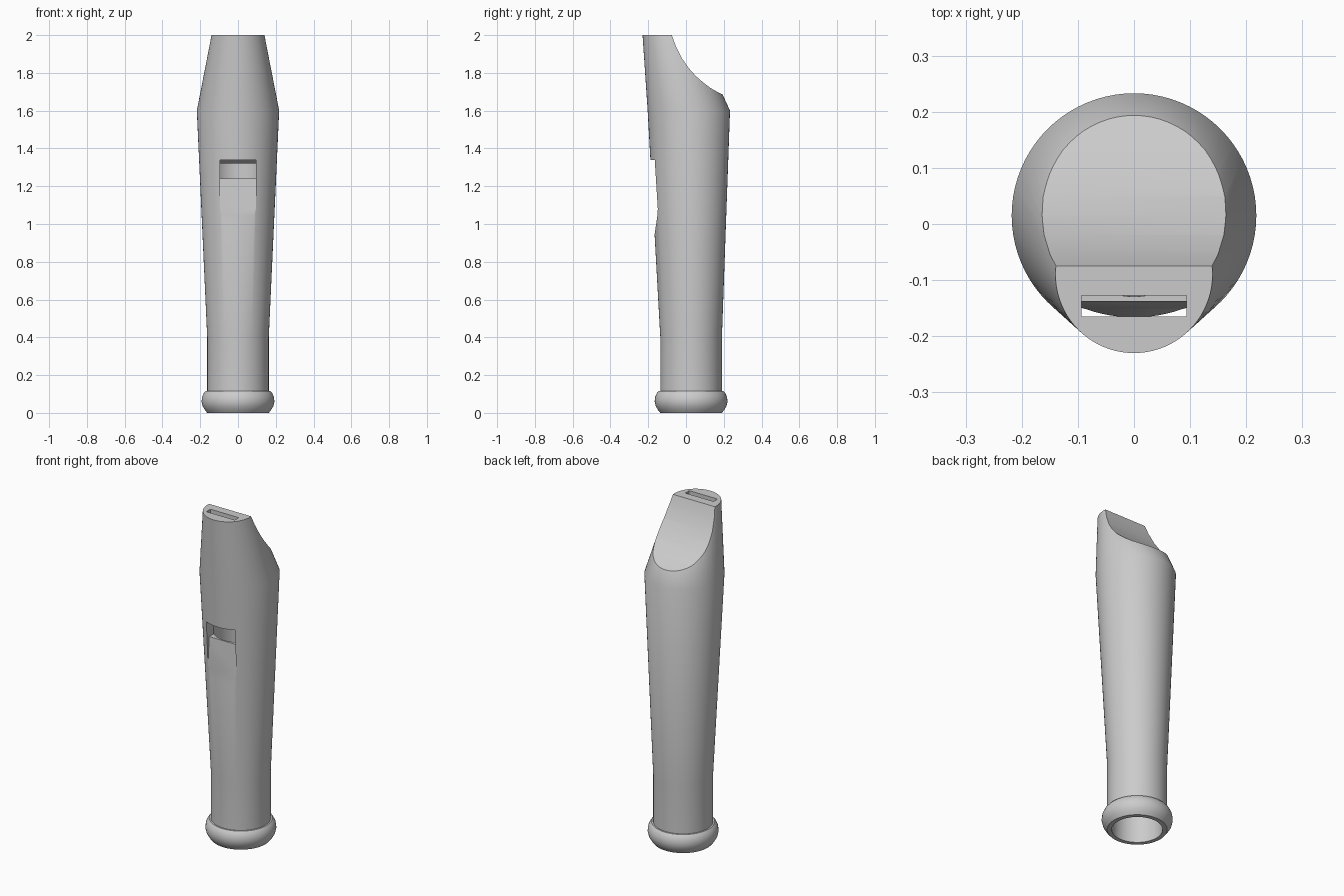
import bpy, bmesh, math

cube = bpy.data.objects.get("Cube")
if cube:
    bpy.data.objects.remove(cube, do_unlink=True)

grey = bpy.data.materials.new("plain grey")
grey.use_nodes = True
colour = (0.6, 0.6, 0.6, 1)
grey.diffuse_color = colour
grey.node_tree.nodes["Principled BSDF"].inputs["Base Color"].default_value = colour


def finish(name, bm):
    bmesh.ops.recalc_face_normals(bm, faces=bm.faces[:])
    mesh = bpy.data.meshes.new(name)
    bm.to_mesh(mesh)
    bm.free()
    mesh.materials.append(grey)
    obj = bpy.data.objects.new(name, mesh)
    bpy.context.collection.objects.link(obj)
    return obj


def loft(name, rings, sides=80):
    """Skin circles given as (height, radius, centre y), capping both ends."""
    bm = bmesh.new()
    loops = []
    for z, r, cy in rings:
        angles = [2 * math.pi * i / sides for i in range(sides)]
        loops.append([bm.verts.new((r * math.sin(a), cy - r * math.cos(a), z)) for a in angles])
    for low, high in zip(loops, loops[1:]):
        for i in range(sides):
            j = (i + 1) % sides
            bm.faces.new((low[i], low[j], high[j], high[i]))
    bm.faces.new(loops[0])
    bm.faces.new(loops[-1])
    return finish(name, bm)


def side_cutter(name, outline, half_width):
    """Extrude a (y, z) outline across x."""
    bm = bmesh.new()
    face = bm.faces.new([bm.verts.new((-half_width, y, z)) for y, z in outline])
    out = bmesh.ops.extrude_face_region(bm, geom=[face])
    moved = [v for v in out["geom"] if isinstance(v, bmesh.types.BMVert)]
    bmesh.ops.translate(bm, verts=moved, vec=(2 * half_width, 0, 0))
    obj = finish(name, bm)
    obj.hide_render = True
    return obj


# Body: bore from its closed end down to the foot, rounded rim, then the outer wall up
axis = 0.027
body = loft("whistle_body", [
    (1.32, 0.148, 0.017), (0.4, 0.138, axis), (0, 0.138, axis),
    (0, 0.163, axis), (0.015, 0.175, axis), (0.035, 0.187, axis),
    (0.06, 0.193, axis), (0.085, 0.19, axis), (0.105, 0.181, axis),
    (0.115, 0.172, axis), (0.115, 0.163, axis),
    (0.4, 0.163, axis), (1.6, 0.218, 0.015), (2, 0.14, -0.09),
])

# Beak: concave scoop behind the mouthpiece
beak = side_cutter("beak_cutter", [
    (-0.085, 2.05), (-0.075, 2), (-0.055, 1.945), (-0.02, 1.875), (0.015, 1.825),
    (0.05, 1.785), (0.09, 1.75), (0.13, 1.72), (0.165, 1.7), (0.2, 1.683),
    (0.4, 1.6), (0.4, 2.05)], 0.4)

# Wind channel from the mouthpiece down to the window
channel = side_cutter("channel_cutter", [
    (-0.165, 1.33), (-0.127, 1.33), (-0.127, 2.05), (-0.165, 2.05)], 0.094)

# Window with its sloping lip
window = side_cutter("window_cutter", [
    (-0.3, 1.34), (-0.127, 1.34), (-0.09, 1.318), (-0.05, 1.31), (-0.05, 1.24),
    (-0.138, 1.24), (-0.152, 1.04), (-0.17, 0.92), (-0.3, 0.92)], 0.0945)

bpy.context.view_layer.objects.active = body
body.select_set(True)
for cutter in (beak, window, channel):
    cut = body.modifiers.new(cutter.name, 'BOOLEAN')
    cut.operation = 'DIFFERENCE'
    cut.solver = 'EXACT'
    cut.object = cutter
    bpy.ops.object.modifier_apply(modifier=cut.name)
    bpy.data.objects.remove(cutter, do_unlink=True)

bpy.ops.object.shade_smooth_by_angle(angle=math.radians(30))
